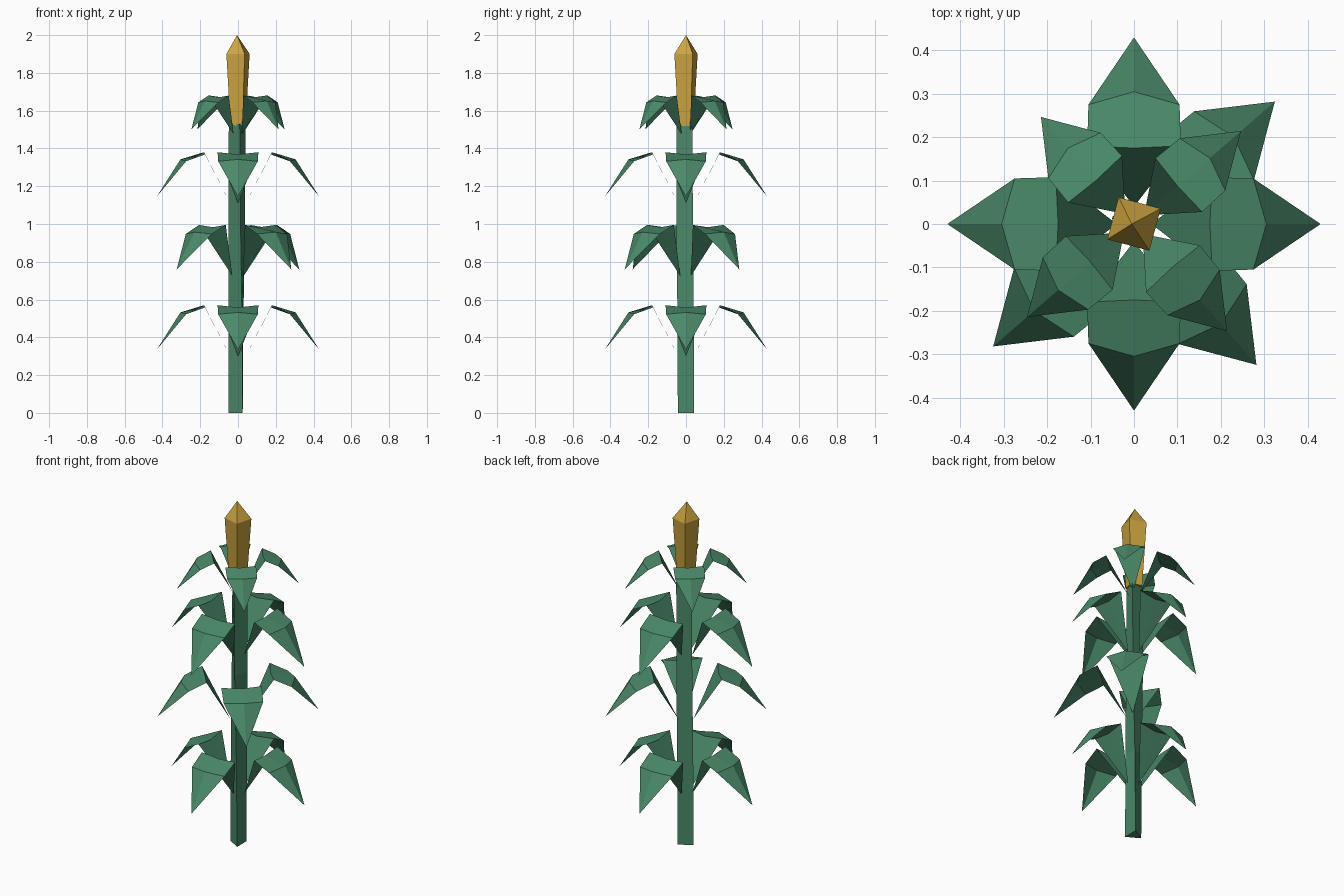
import bpy
import math

if "Cube" in bpy.data.objects:
    bpy.data.objects.remove(bpy.data.objects["Cube"])


def material(name, rgb):
    m = bpy.data.materials.new(name)
    m.diffuse_color = (*rgb, 1)
    m.use_nodes = True
    m.node_tree.nodes["Principled BSDF"].inputs["Base Color"].default_value = m.diffuse_color
    return m


GREEN = material("leaf green", (0.068, 0.25, 0.14))
GOLD = material("tassel gold", (0.60, 0.37, 0.05))


def build(name, verts, faces, mat):
    me = bpy.data.meshes.new(name)
    me.from_pydata(verts, [], faces)
    me.materials.append(mat)
    ob = bpy.data.objects.new(name, me)
    bpy.context.collection.objects.link(ob)
    return ob


def loft(name, sides, rings, mat, tip=None):
    """Rings are (z, radius, angle); an optional tip closes the top in a point."""
    verts, faces = [], []
    for z, r, deg in rings:
        for i in range(sides):
            a = math.radians(deg) + math.tau * i / sides
            verts.append((r * math.cos(a), r * math.sin(a), z))
    for k in range(len(rings) - 1):
        for i in range(sides):
            j = (i + 1) % sides
            a, b = k * sides, (k + 1) * sides
            faces.append((a + i, a + j, b + j, b + i))
    faces.append(tuple(reversed(range(sides))))
    top = (len(rings) - 1) * sides
    if tip:
        verts.append(tip)
        faces += [(top + i, top + (i + 1) % sides, len(verts) - 1) for i in range(sides)]
    else:
        faces.append(tuple(range(top, top + sides)))
    return build(name, verts, faces, mat)


# three-sided stalk with a slight twist
loft("stalk", 3, [(0, 0.05, 180), (0.5, 0.05, 175), (1.0, 0.052, 165),
                  (1.53, 0.052, 160)], GREEN)

# four-sided golden tassel
loft("tassel", 4, [(1.52, 0.046, 30), (1.90, 0.071, 30)], GOLD, (-0.005, 0, 2.0))

# bent leaf: pointed base, two creased rows (edge, middle, edge), drooping tip
LEAF = [(0.04, 0, 0),
        (0.18, -0.108, 0.27), (0.175, 0, 0.258), (0.18, 0.108, 0.27),
        (0.275, -0.105, 0.222), (0.305, 0, 0.232), (0.275, 0.105, 0.222),
        (0.43, 0, 0.035)]
LEAF_FACES = [(0, 1, 2), (0, 2, 3), (1, 4, 5, 2), (2, 5, 6, 3), (4, 7, 5), (5, 7, 6)]


def leaf_tier(label, z, scale, angles):
    for n, deg in enumerate(angles, 1):
        ob = build(f"{label}_leaf_{n}", LEAF, LEAF_FACES, GREEN)
        ob.location.z = z
        ob.scale = (scale, scale, scale)
        ob.rotation_euler.z = math.radians(deg)


# tiers alternate between straight and diagonal
leaf_tier("bottom", 0.30, 1.0, (0, 90, 180, 270))
leaf_tier("lower_middle", 0.725, 1.0, (41, 221, 311))
leaf_tier("upper_middle", 1.11, 1.0, (0, 90, 180, 270))
leaf_tier("top", 1.475, 0.76, (41, 131, 221, 311))
